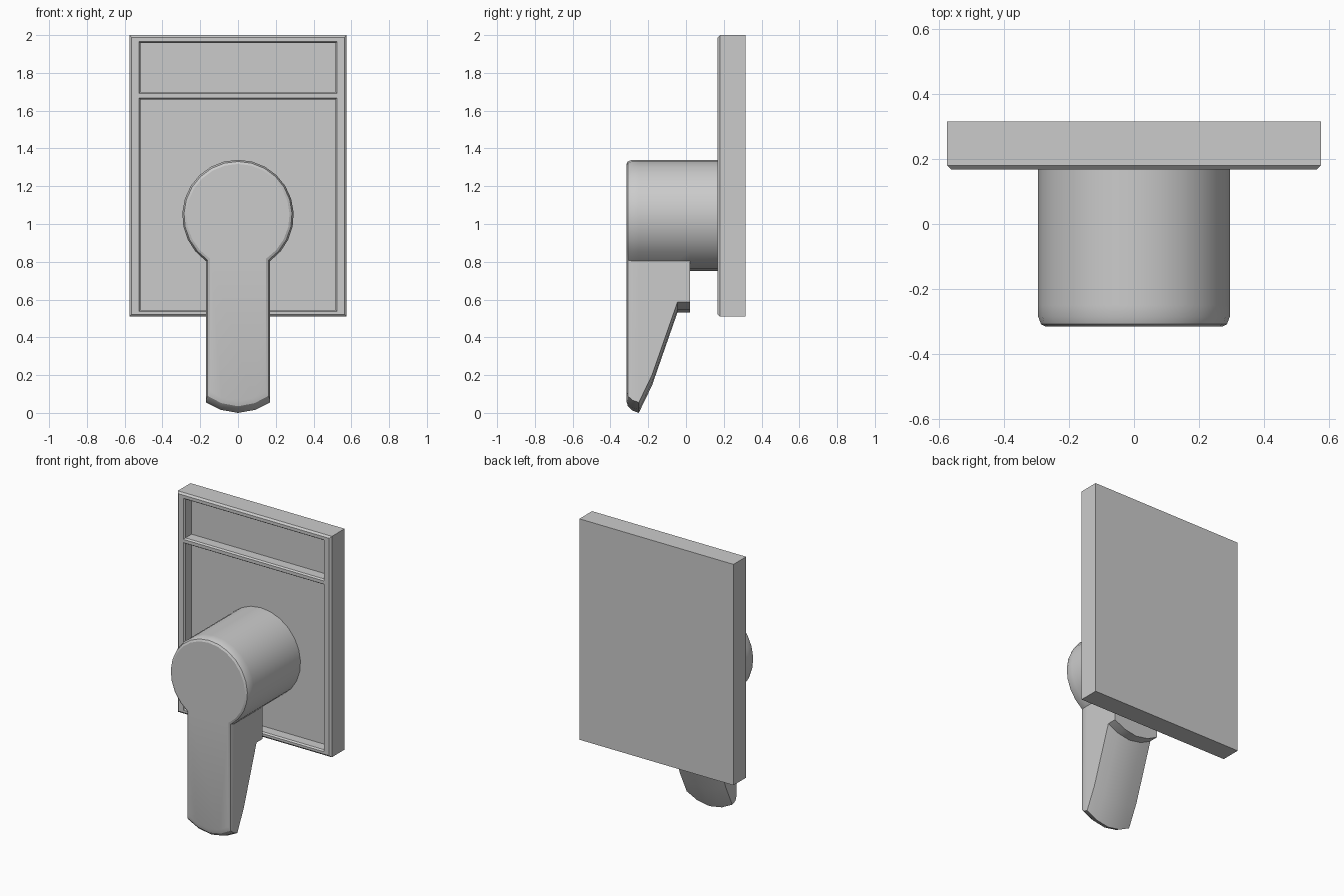
import bpy, bmesh, math

if "Cube" in bpy.data.objects:
    bpy.data.objects.remove(bpy.data.objects["Cube"])

def finish(bm, name, smooth=None):
    bmesh.ops.remove_doubles(bm, verts=bm.verts, dist=0.0002)
    bmesh.ops.recalc_face_normals(bm, faces=bm.faces)
    me = bpy.data.meshes.new(name)
    bm.to_mesh(me)
    bm.free()
    ob = bpy.data.objects.new(name, me)
    bpy.context.collection.objects.link(ob)
    if smooth:
        bpy.ops.object.select_all(action='DESELECT')
        ob.select_set(True)
        bpy.context.view_layer.objects.active = ob
        bpy.ops.object.shade_smooth_by_angle(angle=math.radians(smooth))
    return ob

# Back plate: front grid with two sunken panels, chamfered rims
FRONT, BACK, FLOOR, C = 0.168, 0.315, 0.245, 0.012
xs = [-0.563, -0.525, 0.525, 0.563]
zs = [0.522, 0.538, 1.668, 1.69, 1.967, 1.988]
bm = bmesh.new()
grid = [[bm.verts.new((x, FRONT, z)) for x in xs] for z in zs]
panels = []
for j in range(len(zs) - 1):
    for i in range(len(xs) - 1):
        f = bm.faces.new((grid[j][i], grid[j][i + 1], grid[j + 1][i + 1], grid[j + 1][i]))
        if i == 1 and j in (1, 3):
            panels.append(f)
bm.normal_update()
rim = [e for e in bm.edges if e.is_boundary]
bmesh.ops.inset_individual(bm, faces=panels, thickness=0.011, depth=-0.011)
bmesh.ops.inset_individual(bm, faces=panels, thickness=0.0, depth=-(FLOOR - FRONT - 0.011))

def extrude_rim(edges):
    geom = bmesh.ops.extrude_edge_only(bm, edges=edges)['geom']
    return ([g for g in geom if isinstance(g, bmesh.types.BMVert)],
            [g for g in geom if isinstance(g, bmesh.types.BMEdge)])

verts, rim = extrude_rim(rim)
for v in verts:
    v.co.y += C
    v.co.x *= 0.575 / 0.563 if abs(v.co.x) > 0.56 else 1
    v.co.z += C if v.co.z > 1.98 else -C if v.co.z < 0.53 else 0
verts, rim = extrude_rim(rim)
for v in verts:
    v.co.y = BACK
bmesh.ops.contextual_create(bm, geom=rim)
finish(bm, "back_plate")

# Knob and lever: keyhole outlines lofted from front to back
R, W, CZ, SAG, SEG = 0.295, 0.17, 1.045, 0.055, 20

def outline(bm, y, inset, tip):
    """tip = height of the lever's side corners, None = plain round knob"""
    r, w = R - inset, W - inset
    a0 = -math.acos(w / r)
    pts = []
    for k in range(SEG + 1):
        a = a0 + (math.pi - 2 * a0) * k / SEG
        pts.append((r * math.cos(a), CZ + r * math.sin(a)))
    for t in (-1, -0.55, 0, 0.55, 1):
        x = t * w
        z = CZ - math.sqrt(r * r - x * x) if tip is None else tip - SAG * (1 - t * t)
        pts.append((x, z))
    return [bm.verts.new((x, y, z)) for x, z in pts]

layers = [(-0.315, 0.022, 0.115), (-0.308, 0.009, 0.09), (-0.285, 0, 0.068),
          (-0.25, 0, 0.055), (-0.18, 0, 0.2), (-0.045, 0, 0.587),
          (0.02, 0, 0.587), (0.02, 0, None), (FLOOR, 0, None)]
bm = bmesh.new()
loops = [outline(bm, *l) for l in layers]
n = len(loops[0])
for n_layer, (a, b) in enumerate(zip(loops, loops[1:])):
    for k in range(n):
        m = (k + 1) % n
        # the step back to the round knob only needs the lever's end face
        if layers[n_layer + 1][0] == layers[n_layer][0] and k < SEG:
            continue
        bm.faces.new((a[k], a[m], b[m], b[k]))
bm.faces.new(loops[0])
bm.faces.new(loops[-1][::-1])
finish(bm, "lever_handle", 28)
